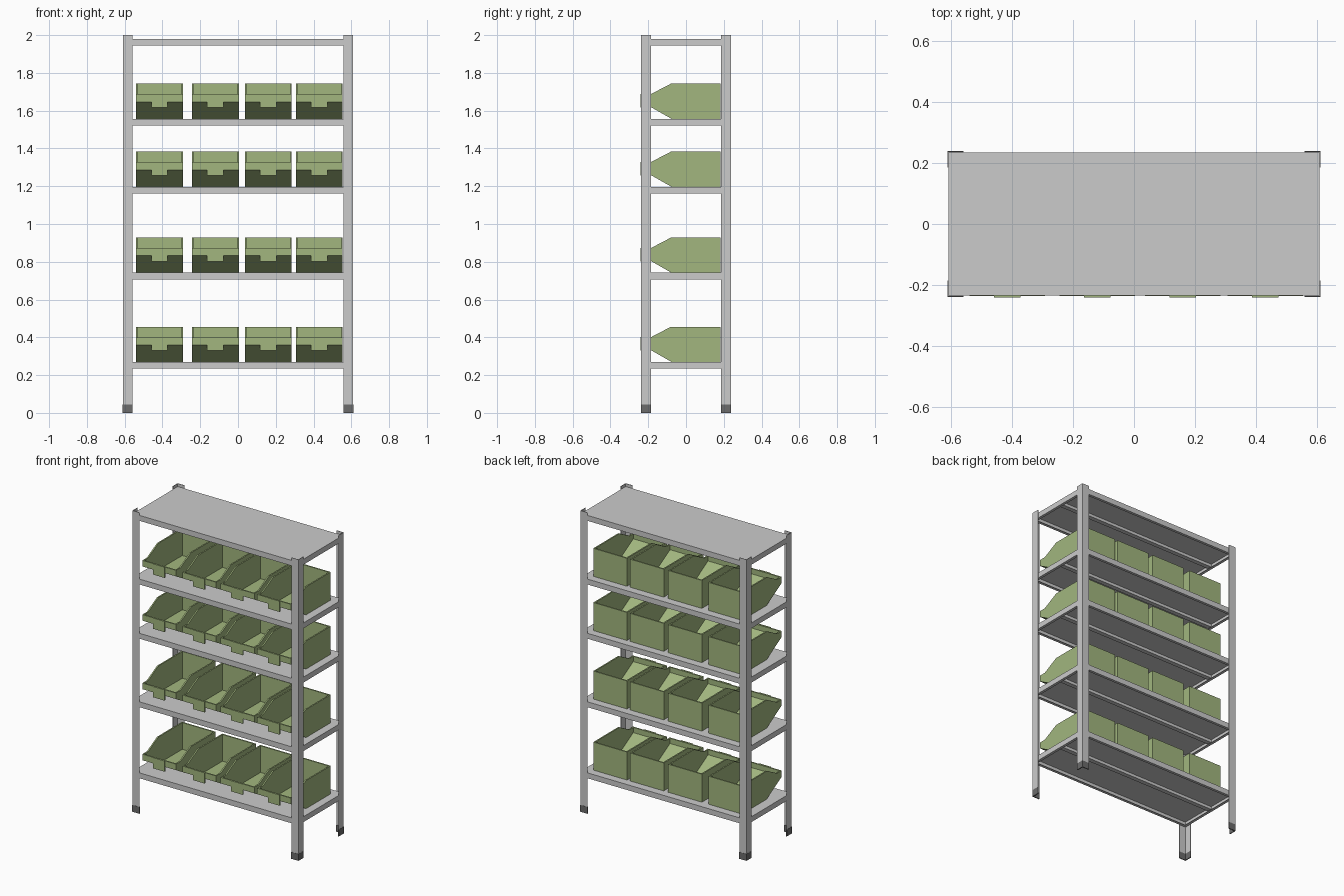
import bpy, bmesh

if "Cube" in bpy.data.objects:
    bpy.data.objects.remove(bpy.data.objects["Cube"])

W, D, H = 0.61, 0.2375, 2.0          # half width, half depth, height
SHELF_TOPS = [0.27, 0.742, 1.197, 1.557, 1.98]
BIN_X = [-0.415, -0.12, 0.16, 0.43]


def material(name, rgb):
    m = bpy.data.materials.new(name)
    m.diffuse_color = (*rgb, 1)
    m.use_nodes = True
    m.node_tree.nodes["Principled BSDF"].inputs["Base Color"].default_value = m.diffuse_color
    return m


green = material("bin_green", (0.36, 0.47, 0.21))
dark = material("foot_dark", (0.15, 0.15, 0.15))


def add_object(name, mesh, loc=(0, 0, 0)):
    ob = bpy.data.objects.new(name, mesh)
    ob.location = loc
    bpy.context.collection.objects.link(ob)
    return ob


def boxes_mesh(name, boxes, mat=None):
    """One mesh from a list of (x0, x1, y0, y1, z0, z1) boxes."""
    bm = bmesh.new()
    for x0, x1, y0, y1, z0, z1 in boxes:
        for v in bmesh.ops.create_cube(bm, size=1)["verts"]:
            v.co = (x0 if v.co.x < 0 else x1,
                    y0 if v.co.y < 0 else y1,
                    z0 if v.co.z < 0 else z1)
    me = bpy.data.meshes.new(name)
    bm.to_mesh(me)
    bm.free()
    if mat:
        me.materials.append(mat)
    return me


def angle_mesh(name, sx, sy, leg, t, z0, z1, out=0.0, mat=None):
    """L-section upright whose outer corner sits at a rack corner."""
    cx, cy = W + out, D + out
    pts = [(cx, cy), (cx - leg, cy), (cx - leg, cy - t),
           (cx - t, cy - t), (cx - t, cy - leg), (cx, cy - leg)]
    bm = bmesh.new()
    face = bm.faces.new([bm.verts.new((sx * x, sy * y, z0)) for x, y in pts])
    ext = bmesh.ops.extrude_face_region(bm, geom=[face])
    for g in ext["geom"]:
        if isinstance(g, bmesh.types.BMVert):
            g.co.z = z1
    bmesh.ops.recalc_face_normals(bm, faces=bm.faces)
    me = bpy.data.meshes.new(name)
    bm.to_mesh(me)
    bm.free()
    if mat:
        me.materials.append(mat)
    return me


# Corner posts and their dark feet
for sy, fb in ((-1, "front"), (1, "back")):
    for sx, lr in ((-1, "left"), (1, "right")):
        n = f"{fb}_{lr}"
        add_object(n + "_post", angle_mesh(n + "_post", sx, sy, 0.052, 0.003, 0.01, H))
        add_object(n + "_foot", angle_mesh(n + "_foot", sx, sy, 0.053, 0.006, 0, 0.045, 0.001, dark))

# Shelves: folded tray with side flanges, return lips and a centre rib
sw, sd, t, h, lip = W - 0.003, D - 0.003, 0.003, 0.036, 0.018
tray = [(-sw, sw, -sd, sd, -t, 0), (-sw, sw, -0.015, 0.015, -0.022, -t)]
for s in (-1, 1):
    y0, y1 = sorted((s * sd, s * (sd - t)))
    l0, l1 = sorted((s * sd, s * (sd - lip)))
    tray += [(-sw, sw, y0, y1, -h, -t), (-sw, sw, l0, l1, -h, -h + t)]
    x0, x1 = sorted((s * sw, s * (sw - t)))
    l0, l1 = sorted((s * sw, s * (sw - lip)))
    tray += [(x0, x1, -sd, sd, -h, -t), (l0, l1, -sd, sd, -h, -h + t)]
shelf_me = boxes_mesh("shelf", tray)
for i, z in enumerate(SHELF_TOPS):
    add_object(f"shelf_{i + 1}", shelf_me, (0, 0, z))


# Open-front storage bin: side profile swept across x, top left open
def bin_mesh():
    prof = [(-0.08, 0.186), (0.182, 0.186), (0.182, 0), (-0.077, 0),
            (-0.235, 0.09), (-0.235, 0.13), (-0.187, 0.13)]
    hw = 0.124
    bm = bmesh.new()
    a = [bm.verts.new((-hw, y, z)) for y, z in prof]
    b = [bm.verts.new((hw, y, z)) for y, z in prof]
    bm.faces.new(a)
    bm.faces.new(b[::-1])
    for i in range(1, 5):             # back, floor, slope, front lip
        bm.faces.new((a[i], b[i], b[i + 1], a[i + 1]))
    bmesh.ops.recalc_face_normals(bm, faces=bm.faces)
    # Floor must face down so that the walls thicken inward
    floor = min(bm.faces, key=lambda f: f.calc_center_median().z)
    if floor.normal.z > 0:
        bmesh.ops.reverse_faces(bm, faces=bm.faces)
    me = bpy.data.meshes.new("bin")
    bm.to_mesh(me)
    bm.free()
    me.materials.append(green)
    return me


bin_me = bin_mesh()
label_me = boxes_mesh("label_holder", [(-0.043, 0.043, -0.24, -0.232, 0.06, 0.131)], green)
for r, z in enumerate(SHELF_TOPS[:4]):
    for c, x in enumerate(BIN_X):
        ob = add_object(f"bin_{r + 1}_{c + 1}", bin_me, (x, 0, z))
        mod = ob.modifiers.new("wall", "SOLIDIFY")
        mod.thickness = 0.009
        mod.offset = -1
        mod.use_even_offset = True
        add_object(f"label_holder_{r + 1}_{c + 1}", label_me, (x, 0, z))
